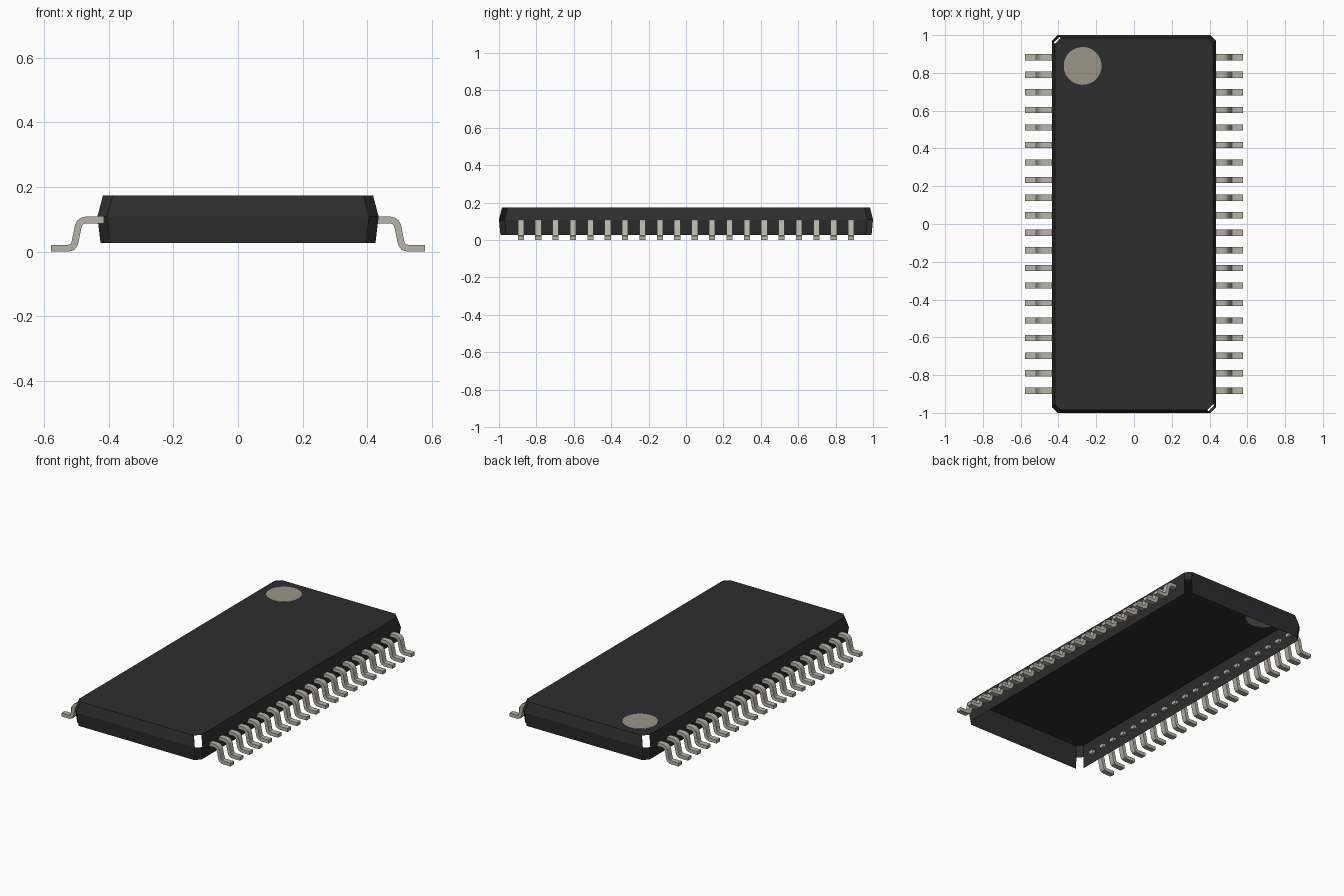
import bpy, bmesh, math
from mathutils import Vector

cube = bpy.data.objects.get("Cube")
if cube:
    bpy.data.objects.remove(cube, do_unlink=True)


def material(name, rgb):
    m = bpy.data.materials.new(name)
    m.use_nodes = True
    col = (*rgb, 1.0)
    m.diffuse_color = col
    m.node_tree.nodes["Principled BSDF"].inputs["Base Color"].default_value = col
    return m


def add_object(name, bm, mat):
    me = bpy.data.meshes.new(name)
    bm.to_mesh(me)
    bm.free()
    me.materials.append(mat)
    ob = bpy.data.objects.new(name, me)
    bpy.context.collection.objects.link(ob)
    return ob


black = material("black_plastic", (0.027, 0.027, 0.027))
metal = material("pin_metal", (0.47, 0.455, 0.40))
tan = material("marker_tan", (0.33, 0.30, 0.235))


# Package shell: chamfered rectangle rings, open underneath
def ring(bm, hx, hy, z, c=0.03):
    pts = [(hx - c, -hy), (hx, c - hy), (hx, hy - c), (hx - c, hy)]
    pts += [(-x, -y) for x, y in pts]
    return [bm.verts.new((x, y, z)) for x, y in pts]


bm = bmesh.new()
rings = [ring(bm, 0.425, 0.992, 0.026),
         ring(bm, 0.435, 1.0, 0.108),
         ring(bm, 0.418, 0.984, 0.173)]
# Diagonal corner facets left open: lower band, then upper band
open_corners = [(2, 6), (0, 4)]
for lo, hi, gaps in zip(rings, rings[1:], open_corners):
    for i in range(8):
        if i not in gaps:
            j = (i + 1) % 8
            bm.faces.new((lo[i], lo[j], hi[j], hi[i]))
bm.faces.new(rings[-1])
add_object("package_body", bm, black)

# Round orientation marker on the top
bm = bmesh.new()
bmesh.ops.create_cone(bm, cap_ends=True, segments=48, radius1=0.1, radius2=0.1, depth=0.002)
marker = add_object("corner_marker", bm, tan)
marker.location = (-0.272, 0.837, 0.173)

# Gull-wing pin: centre line thickened into a bent strip
path = [Vector(p) for p in [
    (0.415, 0.098), (0.470, 0.098), (0.481, 0.095), (0.489, 0.089),
    (0.494, 0.079), (0.503, 0.035), (0.506, 0.023), (0.513, 0.014),
    (0.525, 0.0105), (0.578, 0.0105)]]
HALF_T, HALF_W, COUNT, REACH = 0.0105, 0.0165, 20, 0.883

bm = bmesh.new()
sections = []
for i, p in enumerate(path):
    before = (p - path[i - 1]).normalized() if i else None
    after = (path[i + 1] - p).normalized() if i < len(path) - 1 else None
    t = ((before or after) + (after or before)).normalized()
    miter = 1 / max(0.5, t.dot(before or after))
    n = Vector((-t.y, t.x)) * HALF_T * miter
    sections.append([bm.verts.new((q.x, w, q.y)) for q, w in (
        (p + n, -HALF_W), (p + n, HALF_W), (p - n, HALF_W), (p - n, -HALF_W))])
for a, b in zip(sections, sections[1:]):
    for i in range(4):
        j = (i + 1) % 4
        bm.faces.new((a[i], a[j], b[j], b[i]))
bm.faces.new(sections[0])
bm.faces.new(sections[-1])
bmesh.ops.recalc_face_normals(bm, faces=bm.faces)
pins = add_object("pin_rows", bm, metal)
bpy.ops.object.select_all(action='DESELECT')
pins.select_set(True)
bpy.context.view_layer.objects.active = pins
bpy.ops.object.shade_smooth_by_angle(angle=math.radians(35))

# Repeat along the side, mirror to the other side
for v in pins.data.vertices:
    v.co.y -= REACH
arr = pins.modifiers.new("row", 'ARRAY')
arr.count = COUNT
arr.use_relative_offset = False
arr.use_constant_offset = True
arr.constant_offset_displace = (0, 2 * REACH / (COUNT - 1), 0)
mir = pins.modifiers.new("both_sides", 'MIRROR')
mir.use_axis = (True, False, False)
mir.use_mirror_merge = False
